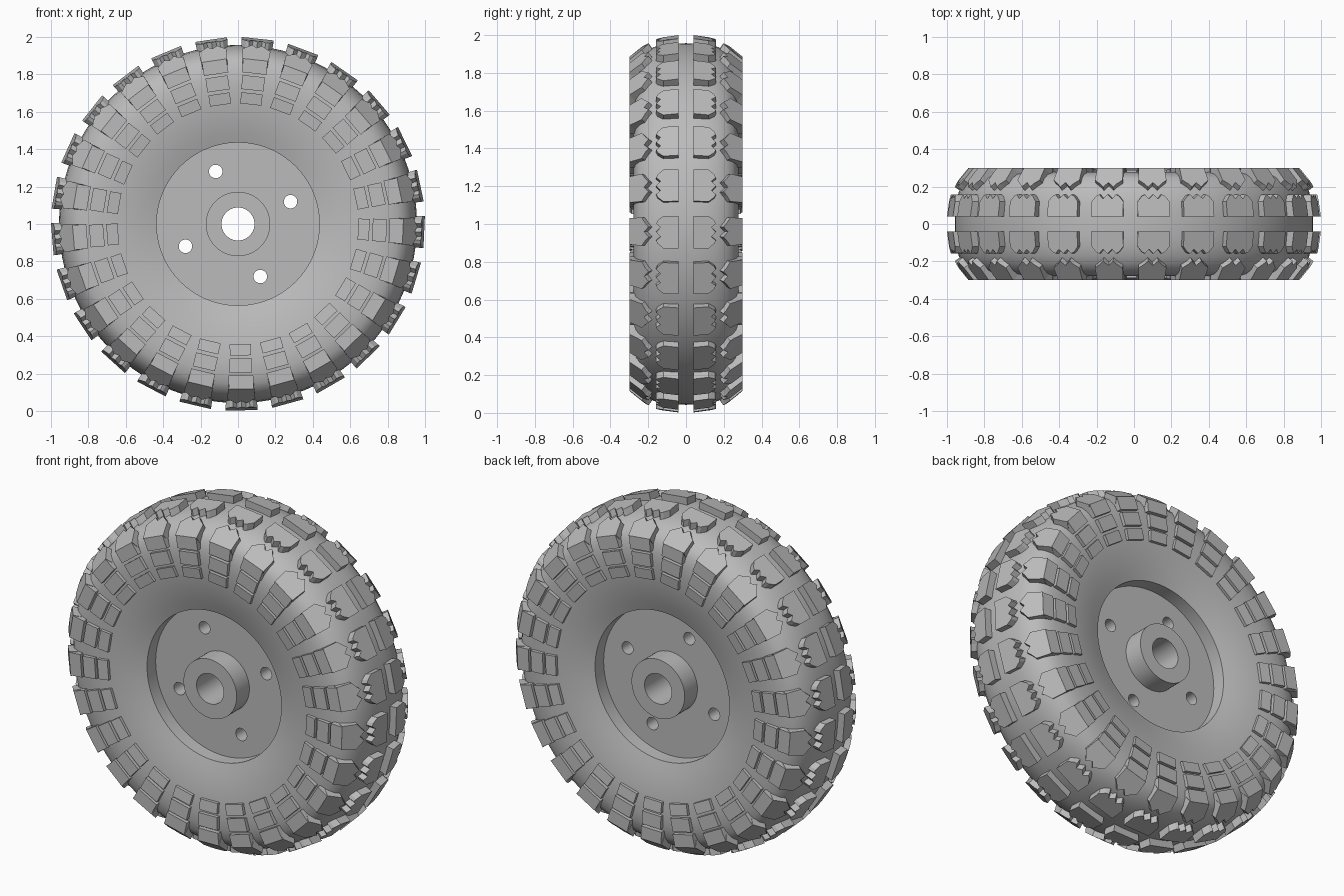
import bpy, bmesh, math
from math import sin, cos, radians, pi

cube = bpy.data.objects.get("Cube")
if cube:
    bpy.data.objects.remove(cube, do_unlink=True)

BLOCKS = 25
START = radians(-88.9)

grey = bpy.data.materials.new("rubber_grey")
grey.use_nodes = True
GREY = (0.5, 0.5, 0.5, 1)
grey.diffuse_color = GREY
grey.node_tree.nodes["Principled BSDF"].inputs["Base Color"].default_value = GREY


def point(angle, r, y):
    """Polar position around the axle."""
    return (r * cos(angle), y, 1 + r * sin(angle))


def finish(name, bm, smooth=False):
    bmesh.ops.recalc_face_normals(bm, faces=bm.faces)
    mesh = bpy.data.meshes.new(name)
    bm.to_mesh(mesh)
    bm.free()
    mesh.materials.append(grey)
    obj = bpy.data.objects.new(name, mesh)
    bpy.context.collection.objects.link(obj)
    if smooth:
        bpy.ops.object.select_all(action='DESELECT')
        obj.select_set(True)
        bpy.context.view_layer.objects.active = obj
        bpy.ops.object.shade_smooth_by_angle(angle=radians(30))
    return obj


def lathe(name, half, segments=100):
    """Spin a closed ring section; half is (y, r) for y >= 0, mirrored."""
    section = half + [(-y, r) for y, r in reversed(half) if y > 0]
    bm = bmesh.new()
    rings = [[bm.verts.new(point(2 * pi * i / segments, r, y)) for y, r in section]
             for i in range(segments)]
    n = len(section)
    for i in range(segments):
        a, b = rings[i], rings[(i + 1) % segments]
        for j in range(n):
            k = (j + 1) % n
            bm.faces.new((a[j], a[k], b[k], b[j]))
    return finish(name, bm, True)


def blocks(name, outlines, drop):
    """Repeat raised blocks round both sides. Outline points are (s, y, r),
    with s the offset along the tread; drop (dy, dr) sinks the underside."""
    bm = bmesh.new()
    for side in (-1, 1):
        for k in range(BLOCKS):
            mid = START + 2 * pi * k / BLOCKS
            for outline in outlines:
                top = [bm.verts.new(point(mid + s / r, r, side * y)) for s, y, r in outline]
                low = [bm.verts.new(point(mid + s / r, r + drop[1], side * (y + drop[0])))
                       for s, y, r in outline]
                bm.faces.new(top)
                bm.faces.new(low[::-1])
                for i in range(len(top)):
                    j = (i + 1) % len(top)
                    bm.faces.new((top[i], low[i], low[j], top[j]))
    return finish(name, bm)


def mirrored(half):
    """Complete an outline whose first half runs over s > 0."""
    return half + [(-s, y, r) for s, y, r in reversed(half) if s > 0]


# Tyre body with dished flanks and a bore for the wheel disc
lathe("tyre", [(0, 0.957), (0.06, 0.956), (0.12, 0.95), (0.17, 0.937), (0.21, 0.918),
               (0.245, 0.89), (0.265, 0.855), (0.277, 0.8), (0.279, 0.74), (0.275, 0.68),
               (0.268, 0.62), (0.254, 0.55), (0.238, 0.49), (0.22, 0.435), (0.05, 0.435)])

# Wheel disc and hub tube
disc = lathe("wheel_disc", [(0.14, 0.12), (0.14, 0.44)])
lathe("hub", [(0.258, 0.088), (0.258, 0.172)], 64)

# Four bolt holes through the disc
bm = bmesh.new()
for i in range(4):
    angle = radians(23 + 90 * i)
    ends = []
    for y in (-0.2, 0.2):
        cx, _, cz = point(angle, 0.305, y)
        ends.append([bm.verts.new((cx + 0.036 * cos(t * pi / 16), y, cz + 0.036 * sin(t * pi / 16)))
                     for t in range(32)])
    bm.faces.new(ends[0])
    bm.faces.new(ends[1][::-1])
    for t in range(32):
        u = (t + 1) % 32
        bm.faces.new((ends[0][t], ends[1][t], ends[1][u], ends[0][u]))
cutter = finish("bolt_hole_cutter", bm)
cutter.hide_render = True
cutter.hide_viewport = True
cut = disc.modifiers.new("bolt_holes", 'BOOLEAN')
cut.operation = 'DIFFERENCE'
cut.solver = 'EXACT'
cut.object = cutter

# Crown blocks: straight inner edge, zigzag outer edge
crown = mirrored([(0, 0.158, 0.979), (0.025, 0.135, 0.985), (0.045, 0.158, 0.979),
                  (0.062, 0.15, 0.982), (0.086, 0.12, 0.989), (0.086, 0.04, 1.0)])
blocks("crown_treads", [crown], (0, -0.06))

# Shoulder blocks: zigzag inner edge facing the crown
shoulder = mirrored([(0, 0.222, 0.947), (0.027, 0.198, 0.96), (0.045, 0.215, 0.951),
                     (0.075, 0.235, 0.938), (0.07, 0.3, 0.885)])
blocks("shoulder_treads", [shoulder], (-0.035, -0.05))


# Sidewall pads in three rings
def pad(w, r0, y0, r1, y1):
    return [(w, y0, r0), (w, y1, r1), (-w, y1, r1), (-w, y0, r0)]


blocks("sidewall_pads", [pad(0.057, 0.645, 0.288, 0.705, 0.296),
                         pad(0.06, 0.722, 0.298, 0.797, 0.3),
                         pad(0.066, 0.812, 0.3, 0.885, 0.3)], (-0.05, 0))
